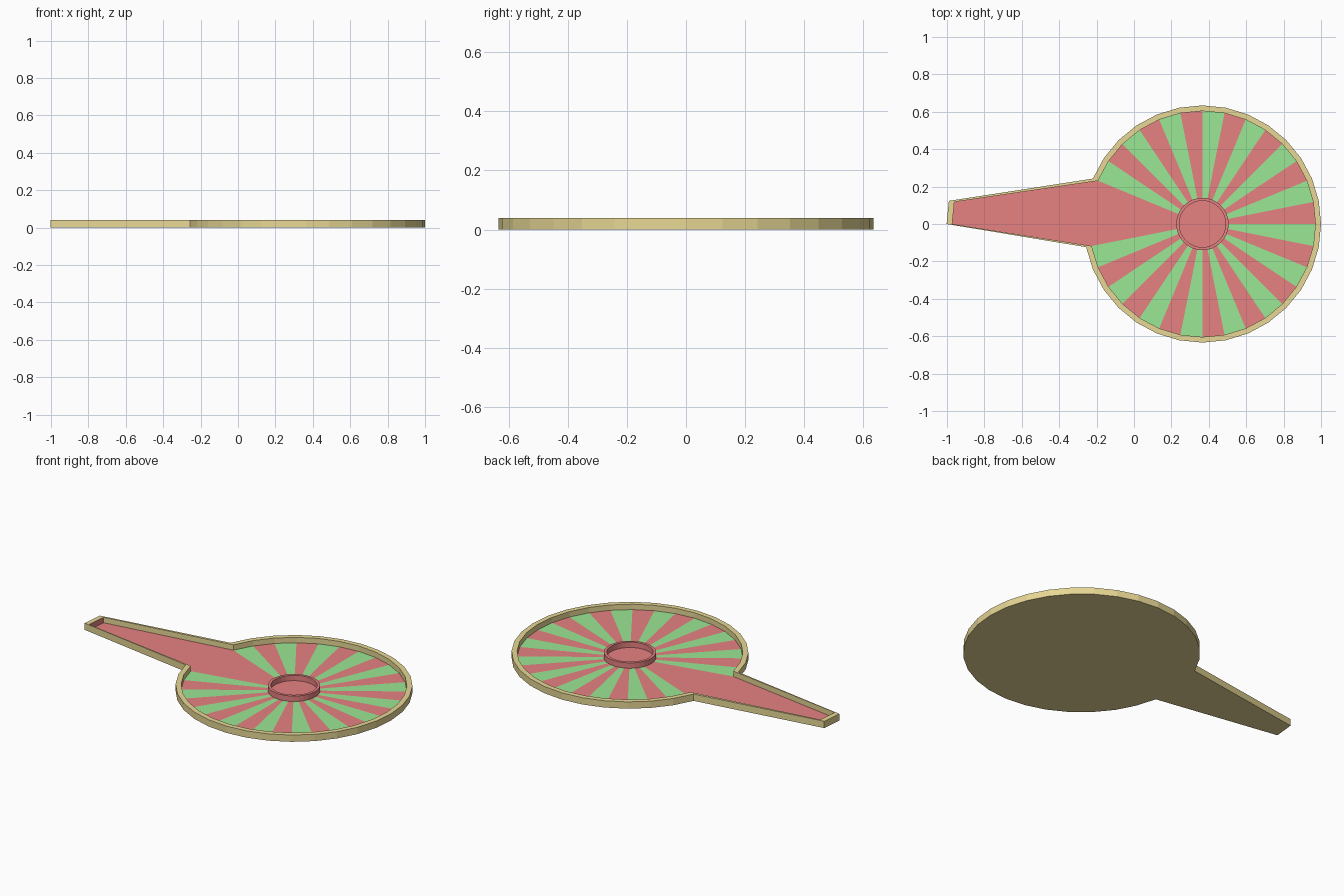
import bpy, bmesh, math

if "Cube" in bpy.data.objects:
    bpy.data.objects.remove(bpy.data.objects["Cube"])

CX, N = 0.366, 32
H, FLOOR = 0.04, 0.008
R_OUT, R_IN = 0.634, 0.604
HUB_OUT, HUB_IN = 0.14, 0.124
HANDLE = -0.734            # how far the handle end is pulled out in x


def material(name, rgb):
    m = bpy.data.materials.new(name)
    m.diffuse_color = (*rgb, 1)
    m.use_nodes = True
    m.node_tree.nodes["Principled BSDF"].inputs["Base Color"].default_value = m.diffuse_color
    return m


GOLD = material("gold", (0.80, 0.68, 0.30))
RED = material("red", (0.80, 0.22, 0.22))
GREEN = material("green", (0.33, 0.80, 0.30))


def point(r, k):
    a = 2 * math.pi * k / N
    return CX + r * math.cos(a), r * math.sin(a)


def outline(r):
    """Disc outline with two neighbouring points pulled out into a handle."""
    pts = [point(r, k) for k in range(N)]
    for k in (15, 16):
        pts[k] = (pts[k][0] + HANDLE, pts[k][1])
    return pts


def ring_of(bm, pts, z):
    return [bm.verts.new((x, y, z)) for x, y in pts]


def bridge(bm, a, b):
    n = len(a)
    return [bm.faces.new((a[i], a[(i + 1) % n], b[(i + 1) % n], b[i])) for i in range(n)]


def finish(bm, name, mats):
    mesh = bpy.data.meshes.new(name)
    bm.to_mesh(mesh)
    bm.free()
    for m in mats:
        mesh.materials.append(m)
    ob = bpy.data.objects.new(name, mesh)
    bpy.context.collection.objects.link(ob)
    return ob


# Rim: underside, outer wall, top lip, inner wall
bm = bmesh.new()
low = ring_of(bm, outline(R_OUT), 0)
top = ring_of(bm, outline(R_OUT), H)
lip = ring_of(bm, outline(R_IN), H)
inner = ring_of(bm, outline(R_IN), FLOOR)
bm.faces.new(low[::-1])
bridge(bm, low, top)
bridge(bm, top, lip)
walls = bridge(bm, lip, inner)
walls[15].material_index = 1      # red wall at the handle end
finish(bm, "rim_tray", [GOLD, RED])

# Striped floor, with the handle wedge all red
bm = bmesh.new()
edge = ring_of(bm, outline(R_IN), FLOOR)
centre = ring_of(bm, [point(HUB_OUT, k) for k in range(N)], FLOOR)
for k, f in enumerate(bridge(bm, edge, centre)):
    f.material_index = 1 if k % 2 and k != 15 else 0
    f.normal_update()
    if f.normal.z < 0:
        f.normal_flip()
finish(bm, "striped_floor", [RED, GREEN])

# Hub: raised ring with a recessed centre
bm = bmesh.new()
prev = None
for r, z in ((HUB_OUT, FLOOR), (HUB_OUT, H), (HUB_IN, H), (HUB_IN, FLOOR)):
    ring = ring_of(bm, [point(r, k) for k in range(N)], z)
    if prev:
        bridge(bm, prev, ring)
    prev = ring
bm.faces.new(prev)
finish(bm, "hub", [RED])
